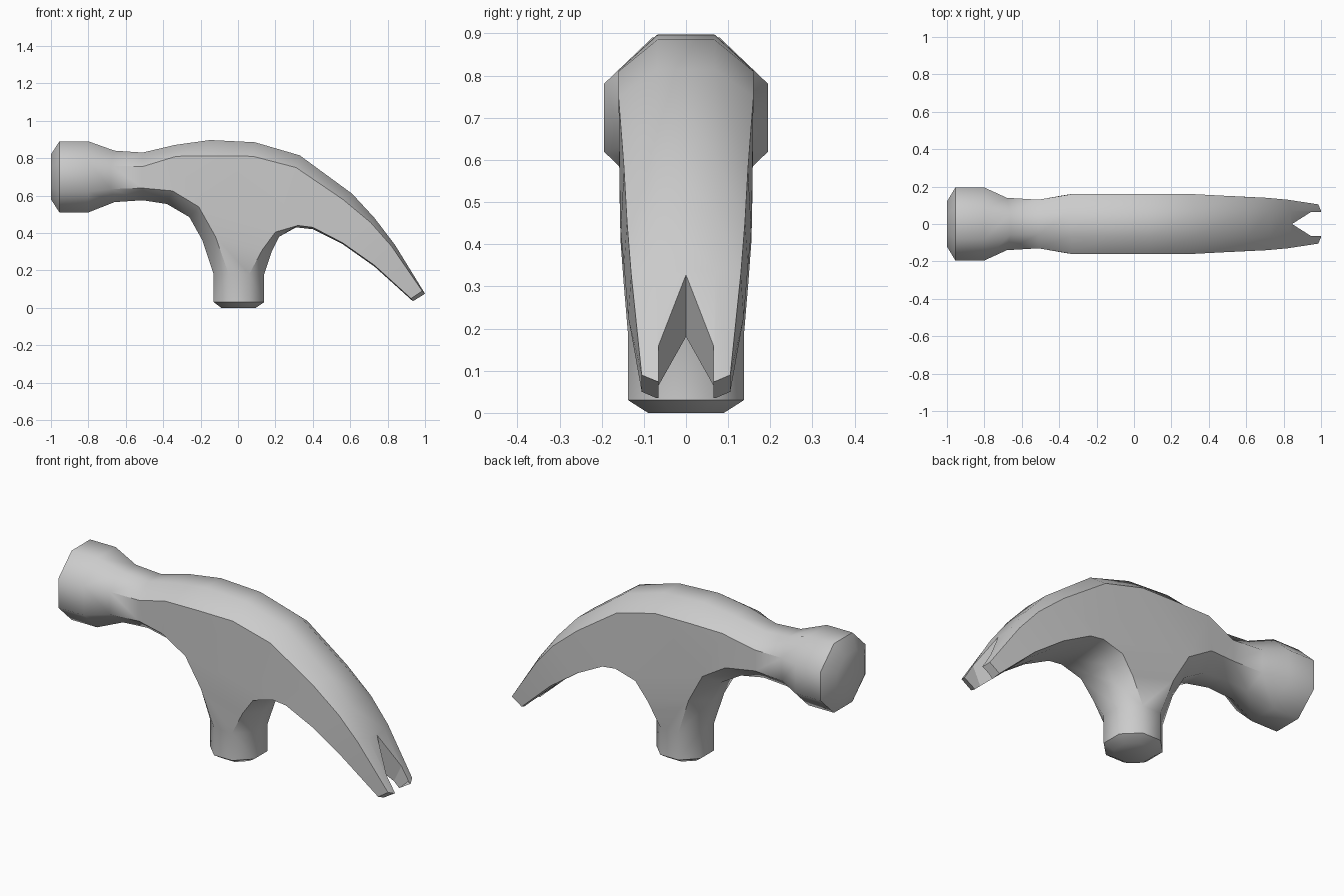
import bpy, bmesh, math
from mathutils import Vector

if "Cube" in bpy.data.objects:
    bpy.data.objects.remove(bpy.data.objects["Cube"])

# Each row: outer strip (x, z, half width), then side edge (x, z, half width)
TOP = [(-1, .82, .05, -1, .75, .12), (-.955, .89, .08, -.955, .78, .195),
       (-.80, .89, .08, -.80, .78, .195), (-.66, .84, .055, -.68, .76, .14),
       (-.51, .83, .055, -.51, .755, .13), (-.34, .87, .065, -.33, .81, .16),
       (-.15, .897, .068, -.13, .812, .16), (.09, .885, .068, .08, .81, .16),
       (.33, .815, .068, .31, .75, .16), (.61, .61, .07, .56, .58, .147),
       (.73, .48, .07, .71, .455, .14), (.84, .335, .07, .82, .33, .13),
       (1.0, .075, .07, .985, .09, .105)]
LEFT = [(-1, .58, .05, -1, .65, .12), (-.955, .51, .08, -.955, .62, .195),
        (-.80, .51, .08, -.80, .62, .195), (-.66, .565, .055, -.68, .635, .14),
        (-.51, .575, .055, -.51, .64, .13), (-.38, .555, .065, -.35, .625, .158),
        (-.26, .485, .065, -.21, .54, .158), (-.19, .36, .06, -.12, .38, .15),
        (-.13, .18, .058, -.05, .18, .137), (-.13, .03, .058, -.05, .03, .137),
        (-.09, 0, .04, -.035, 0, .09)]
RIGHT = [(.935, .035, .07, .925, .05, .105), (.73, .22, .07, .73, .227, .137),
         (.56, .34, .07, .56, .347, .147), (.40, .42, .068, .40, .43, .155),
         (.31, .43, .066, .32, .44, .156), (.22, .38, .06, .20, .405, .155),
         (.18, .30, .06, .13, .31, .148), (.14, .18, .058, .06, .18, .137),
         (.14, .03, .058, .06, .03, .137), (.095, 0, .04, .045, 0, .09)]


def strip(bm, rows):
    """Loft a four-point-wide strip; returns its vertex rows."""
    out = []
    for xo, zo, f, xs, zs, w in rows:
        out.append([bm.verts.new(p) for p in
                    ((xs, -w, zs), (xo, -f, zo), (xo, f, zo), (xs, w, zs))])
    for a, b in zip(out, out[1:]):
        for i in range(3):
            bm.faces.new((a[i], a[i + 1], b[i + 1], b[i]))
    return out


def finish(bm, name):
    bmesh.ops.recalc_face_normals(bm, faces=bm.faces)
    me = bpy.data.meshes.new(name)
    bm.to_mesh(me)
    bm.free()
    ob = bpy.data.objects.new(name, me)
    bpy.context.collection.objects.link(ob)
    return ob


# Hammer head: top, left underside and right underside strips
bm = bmesh.new()
top, left, right = (strip(bm, r) for r in (TOP, LEFT, RIGHT))

# Flat sides joining the strips
for s in (0, 3):
    def bridge(a, b):
        for i in range(len(a) - 1):
            bm.faces.new((a[i][s], a[i + 1][s], b[i + 1][s], b[i][s]))
    bridge(top[:6], left[:6])
    bridge(left[6:], right[5:])
    bridge(top[:7:-1], right[:5])
    bm.faces.new([r[s] for r in top[5:9] + right[4:6] + [left[6], left[5]]])
    # crisp side edges
    for rows in (top[3:], left[3:9], right[:8]):
        for a, b in zip(rows, rows[1:]):
            bm.edges.get((a[s], b[s])).smooth = False

# End caps: striking face, claw tip, socket base
for a, b in ((top[0], left[0]), (top[-1], right[0]), (left[-1], right[-1])):
    bm.faces.new(a + b[::-1])
head = finish(bm, "hammer_head")

# V notch between the claws
bm = bmesh.new()
d = Vector((.07, 0, .145))
outline = [Vector(p) for p in ((.845, 0, .328), (.95, .065, .165), (1.05, .065, 0),
                               (1.05, -.065, 0), (.95, -.065, .165))]
hi = [bm.verts.new(p + d) for p in outline]
lo = [bm.verts.new(p - d * 2) for p in outline]
for i in range(5):
    j = (i + 1) % 5
    bm.faces.new((hi[i], hi[j], lo[j], lo[i]))
bm.faces.new(hi)
bm.faces.new(lo[::-1])
bmesh.ops.triangulate(bm, faces=bm.faces[:])
notch = finish(bm, "claw_notch_cutter")
notch.hide_render = True

mod = head.modifiers.new("notch", 'BOOLEAN')
mod.operation = 'DIFFERENCE'
mod.solver = 'EXACT'
mod.object = notch
bpy.context.view_layer.objects.active = head
head.select_set(True)
bpy.ops.object.modifier_apply(modifier="notch")
bpy.data.objects.remove(notch)
bpy.ops.object.shade_smooth_by_angle(angle=math.radians(50), keep_sharp_edges=True)
